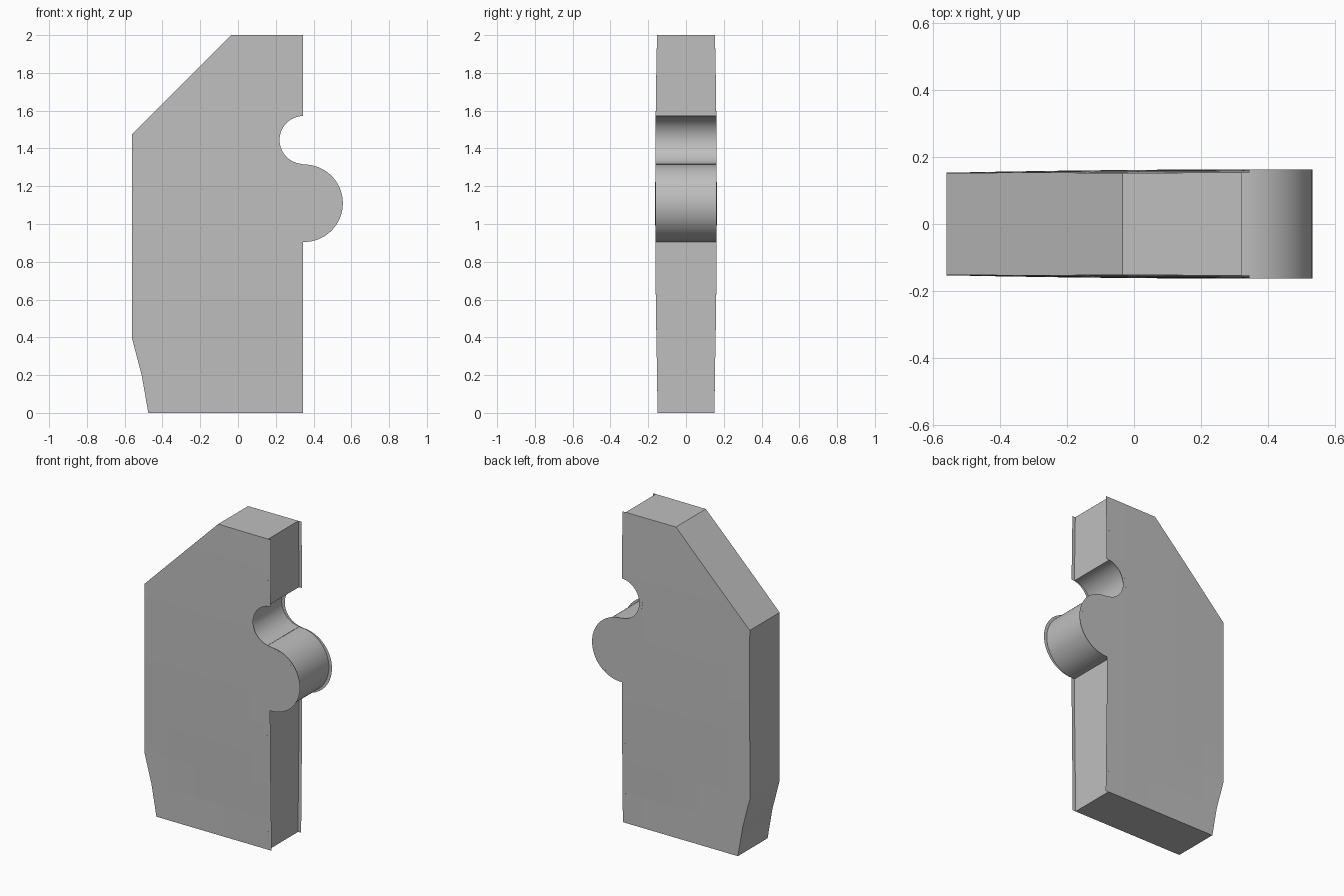
import bpy, bmesh, math
from mathutils import Vector

cube = bpy.data.objects.get("Cube")
if cube:
    bpy.data.objects.remove(cube)

grey = bpy.data.materials.new("plain grey")
grey.use_nodes = True
colour = (0.52, 0.52, 0.52, 1)
grey.diffuse_color = colour
grey.node_tree.nodes["Principled BSDF"].inputs["Base Color"].default_value = colour

EDGE = 0.344        # right-hand edge of the face sheets
INSET = 0.022       # how far the right-hand wall sits behind that edge
KNOB = Vector((0.35, 1.11))


def arc(cx, cz, r, start, end, steps):
    """Points along an arc, angles in degrees."""
    angles = [math.radians(start + (end - start) * i / steps) for i in range(steps + 1)]
    return [(cx + r * math.cos(a), cz + r * math.sin(a)) for a in angles]


def half_depth(x, z):
    """Very slight bulge of the faces around the knob."""
    r = (Vector((x, z)) - KNOB).length
    return 0.151 + 0.012 * max(0, 1 - r * r)


# Outline: chamfered top, socket notch, round knob, tapered foot
outline = [(-0.035, 2), (EDGE, 2)]
outline += arc(0.347, 1.445, 0.127, 91, 269, 28)
outline += arc(KNOB.x, KNOB.y, 0.205, 92, -92, 40)
outline += [(EDGE, 0), (-0.475, 0), (-0.51, 0.2), (-0.56, 0.39), (-0.56, 1.475)]


def finish(bm, name, smooth=False):
    """Cut into a coarse grid, apply the bulge and make the object."""
    cuts = [(Vector((x / 5, 0, 0)), Vector((1, 0, 0))) for x in range(-2, 3)]
    cuts += [(Vector((0, 0, z / 5)), Vector((0, 0, 1))) for z in range(1, 10)]
    for co, no in cuts:
        bmesh.ops.bisect_plane(bm, geom=bm.verts[:] + bm.edges[:] + bm.faces[:],
                               plane_co=co, plane_no=no, dist=0.0001)
    for v in bm.verts:
        v.co.y = math.copysign(half_depth(v.co.x, v.co.z), v.co.y)
    mesh = bpy.data.meshes.new(name)
    bm.to_mesh(mesh)
    bm.free()
    mesh.materials.append(grey)
    obj = bpy.data.objects.new(name, mesh)
    bpy.context.collection.objects.link(obj)
    if smooth:
        bpy.ops.object.select_all(action='DESELECT')
        obj.select_set(True)
        bpy.context.view_layer.objects.active = obj
        bpy.ops.object.shade_smooth_by_angle(angle=math.radians(25))


# Front and back sheets
for name, side in (("front_face", -1), ("back_face", 1)):
    bm = bmesh.new()
    points = outline if side > 0 else outline[::-1]
    bm.faces.new([bm.verts.new((x, side, z)) for x, z in points])
    finish(bm, name)

# Wall strip around the edge, set back on the right-hand side
bm = bmesh.new()
path = [(x - INSET if x > 0.2 else x, z) for x, z in outline]
front = [bm.verts.new((x, -1, z)) for x, z in path]
back = [bm.verts.new((x, 1, z)) for x, z in path]
for i in range(len(path)):
    j = (i + 1) % len(path)
    bm.faces.new((front[i], front[j], back[j], back[i]))
finish(bm, "edge_wall", smooth=True)
